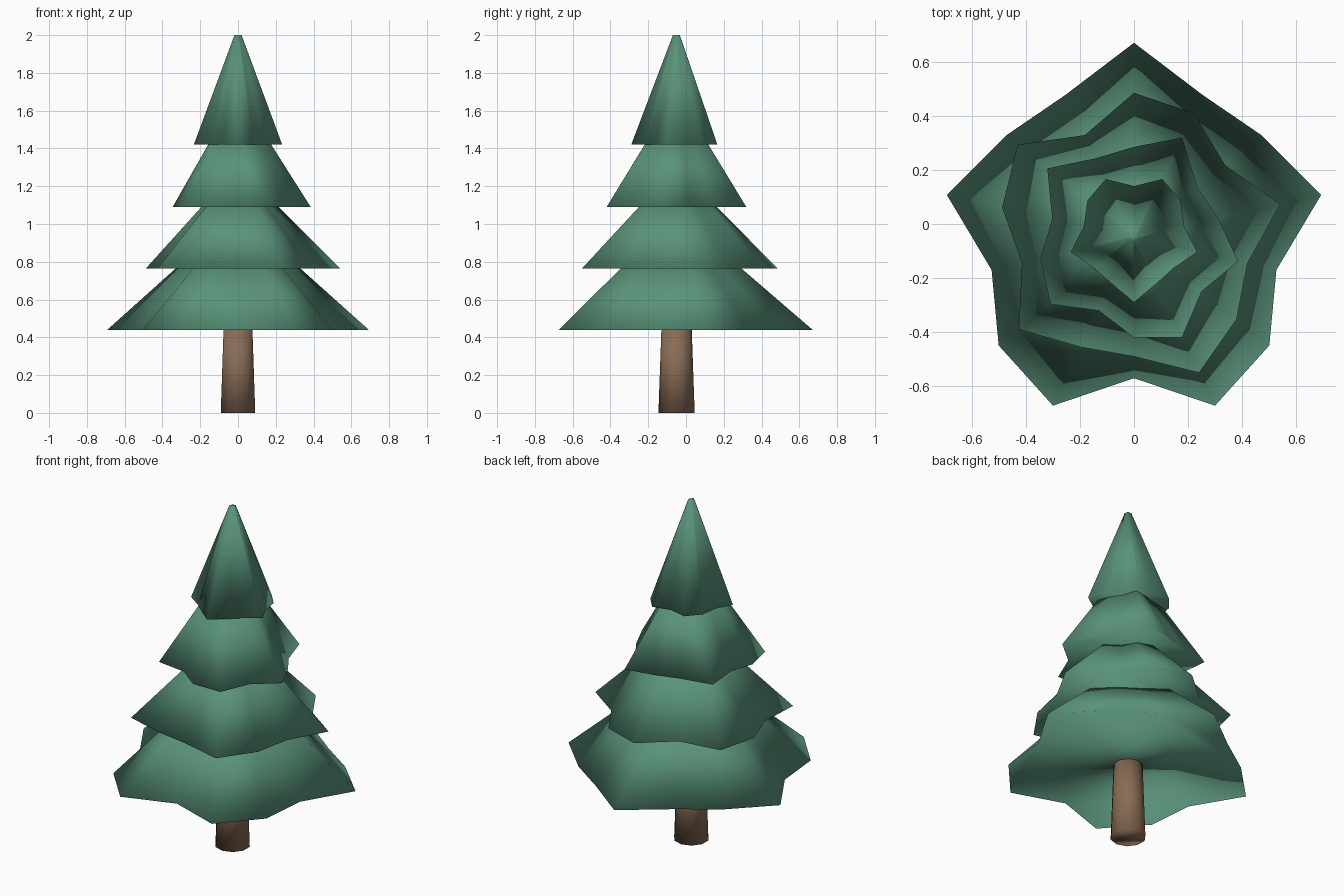
import bpy, bmesh, math

if "Cube" in bpy.data.objects:
    bpy.data.objects.remove(bpy.data.objects["Cube"])

CY = -0.05  # the trunk axis sits slightly forward


def material(name, rgb):
    m = bpy.data.materials.new(name)
    m.diffuse_color = (*rgb, 1)
    m.use_nodes = True
    m.node_tree.nodes["Principled BSDF"].inputs["Base Color"].default_value = m.diffuse_color
    return m


GREEN = material("needles_green", (0.10, 0.29, 0.19))
BROWN = material("bark_brown", (0.25, 0.15, 0.09))


def tapered(name, radii, z0, z1, taper, mat):
    """Closed frustum; radii run clockwise from the back (+y)."""
    n = len(radii)
    bm = bmesh.new()
    rings = []
    for z, k in ((z0, 1), (z1, taper)):
        ring = []
        for i, r in enumerate(radii):
            a = math.pi / 2 - 2 * math.pi * i / n
            ring.append(bm.verts.new((r * k * math.cos(a), CY + r * k * math.sin(a), z)))
        rings.append(ring)
    low, top = rings
    for i in range(n):
        j = (i + 1) % n
        bm.faces.new((low[i], low[j], top[j], top[i]))
    bm.faces.new(low)
    bm.faces.new(top)
    bmesh.ops.recalc_face_normals(bm, faces=bm.faces)
    for f in bm.faces:
        f.smooth = True
    me = bpy.data.meshes.new(name)
    bm.to_mesh(me)
    bm.free()
    me.materials.append(mat)
    ob = bpy.data.objects.new(name, me)
    bpy.context.collection.objects.link(ob)
    return ob


def mirrored(half):
    """Complete a left-right symmetric outline."""
    return half + half[-2:0:-1]


# Trunk
tapered("trunk", [0.096] * 10, 0, 0.46, 0.83, BROWN)

# Branch tiers, bottom to top
tapered("branches_bottom", mirrored([.72, .585, .605, .71, .54, .64, .69, .52]),
        0.44, 0.775, 0.46, GREEN)
tapered("branches_lower",
        [.535, .51, .43, .555, .43, .485, .555, .44, .45, .545, .425, .50, .55, .42],
        0.765, 1.10, 0.38, GREEN)
tapered("branches_upper",
        [.335, .41, .30, .32, .395, .32, .41, .37, .30, .395, .355, .31, .41, .325],
        1.09, 1.43, 0.44, GREEN)
tapered("branches_tip", mirrored([.19, .24, .22, .19, .24, .185, .19, .24]),
        1.42, 2.0, 0.08, GREEN)
